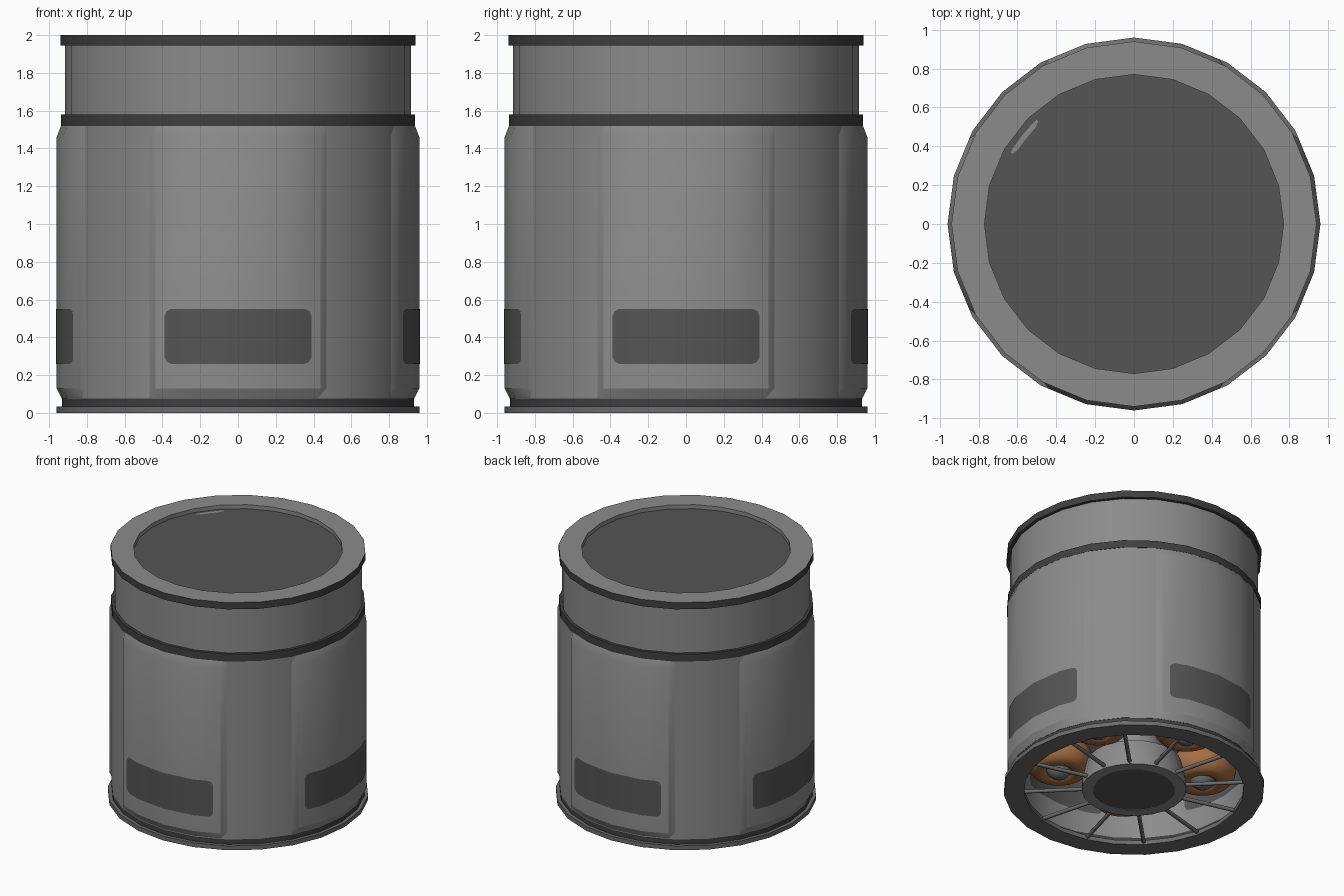
import bpy, bmesh, math
from mathutils import Vector, Matrix

if "Cube" in bpy.data.objects:
    bpy.data.objects.remove(bpy.data.objects["Cube"])

SEG = 24
rad = math.radians


def material(name, rgb):
    m = bpy.data.materials.new(name)
    m.diffuse_color = (*rgb, 1)
    m.use_nodes = True
    m.node_tree.nodes["Principled BSDF"].inputs["Base Color"].default_value = m.diffuse_color
    return m


LIGHT = material("light_grey", (0.26, 0.26, 0.26))
MID = material("mid_grey", (0.15, 0.15, 0.15))
DARK = material("dark_grey", (0.09, 0.09, 0.09))
BLACK = material("charcoal", (0.05, 0.05, 0.05))
COPPER = material("copper", (0.38, 0.16, 0.06))


def finish(name, bm, mats, smooth=25, recalc=True):
    bmesh.ops.remove_doubles(bm, verts=bm.verts, dist=1e-5)
    if recalc:
        bmesh.ops.recalc_face_normals(bm, faces=bm.faces)
    me = bpy.data.meshes.new(name)
    bm.to_mesh(me)
    bm.free()
    for m in mats:
        me.materials.append(m)
    ob = bpy.data.objects.new(name, me)
    bpy.context.collection.objects.link(ob)
    bpy.ops.object.select_all(action='DESELECT')
    ob.select_set(True)
    bpy.context.view_layer.objects.active = ob
    bpy.ops.object.shade_smooth_by_angle(angle=rad(smooth))
    return ob


def lathe(name, profile, mats, slots=None, closed=True):
    """Spin (r, z) points round z; slots gives one material index per segment."""
    bm = bmesh.new()
    n = len(profile)
    rings = []
    for r, z in profile:
        if r == 0:
            rings.append([bm.verts.new((0, 0, z))] * SEG)
        else:
            rings.append([bm.verts.new((r * math.cos(2 * math.pi * i / SEG),
                                        r * math.sin(2 * math.pi * i / SEG), z)) for i in range(SEG)])
    for k in range(n if closed else n - 1):
        a, b = rings[k], rings[(k + 1) % n]
        for i in range(SEG):
            j = (i + 1) % SEG
            vs = list(dict.fromkeys((a[i], a[j], b[j], b[i])))
            if len(vs) > 2:
                bm.faces.new(vs).material_index = slots[k] if slots else 0
    return finish(name, bm, mats)


def ring(name, r0, r1, z0, z1, mats, slots=None):
    # segments: underside, outer side, top, bore
    return lathe(name, [(r0, z0), (r1, z0), (r1, z1), (r0, z1)], mats, slots)


def facet(r, deg):
    """Radius of the 24-sided outline at an angle."""
    d = (deg % 15) - 7.5
    return r * math.cos(rad(7.5)) / math.cos(rad(d))


def sheet(name, columns, centre, mat, flip=False):
    """Curved sheet; each column is (angle, [(r, z), ...])."""
    bm = bmesh.new()
    grid = [[bm.verts.new((r * math.cos(rad(centre + a)), r * math.sin(rad(centre + a)), z))
             for r, z in pts] for a, pts in columns]
    for p, q in zip(grid, grid[1:]):
        for k in range(len(p) - 1):
            vs = [p[k], q[k], q[k + 1], p[k + 1]]
            bm.faces.new(vs[::-1] if flip else vs)
    return finish(name, bm, [mat], recalc=False)


# Main shell, bands and cap
ring("bottom_flange", 0.81, 0.96, 0, 0.035, [MID])
ring("lower_band", 0.86, 0.933, 0.03, 0.085, [BLACK])
ring("body_shell", 0.86, 0.935, 0.075, 1.53, [LIGHT])
ring("upper_band", 0.80, 0.938, 1.52, 1.58, [BLACK])
ring("neck", 0.80, 0.915, 1.57, 1.95, [LIGHT])
ring("cap_ring", 0.77, 0.94, 1.945, 2.0, [LIGHT, BLACK], [1, 1, 0, 0])
lathe("cap_disc", [(0, 1.93), (0.78, 1.93), (0.78, 1.968), (0, 1.968)], [DARK], closed=False)
lathe("inner_ceiling", [(0, 0.60), (0.87, 0.60), (0.87, 0.63), (0, 0.63)], [LIGHT], closed=False)

# Small curved mark on the cap disc
sheet("cap_mark", [(a, [(0.735, 1.972), (0.735 - w, 1.972)]) for a, w in
                   ((-8.5, 0.012), (-6, 0.025), (0, 0.027), (6, 0.025), (8.5, 0.012))],
      141.5, LIGHT)

# Four raised panels with bevelled borders, each with a dark window
LABEL = [(24, 0.035), (23.3, 0.012), (21.8, 0), (15, 0), (7.5, 0), (0, 0)]
label_cols = [(-a, d) for a, d in LABEL] + [(a, d) for a, d in LABEL[-2::-1]]
for side, centre in (("front", 270), ("right", 0), ("back", 90), ("left", 180)):
    cols = []
    for a in (-30, -27.3, -15, 0, 15, 27.3, 30):
        edge = abs(a) == 30
        lo = facet(0.935, a)
        hi = lo if edge else facet(0.96, a)
        cols.append((a, [(lo, 0.08), (hi, 0.13), (hi, 1.46), (lo, 1.525)]))
    sheet(side + "_panel", cols, centre, LIGHT)
    for part, r, off, flip in (("_window", 0.96, 0.003, False), ("_window_inside", 0.86, -0.004, True)):
        sheet(side + part, [(a, [(facet(r, a) + off, 0.26 + d), (facet(r, a) + off, 0.55 - d)])
                            for a, d in label_cols], centre, DARK, flip)

# Central hub seen from below
lathe("hub", [(0.30, 0.02), (0.30, 0), (0.385, 0), (0.385, 0.06), (0.35, 0.22),
              (0.22, 0.24), (0.22, 0.61), (0.0, 0.61), (0.0, 0.02)], [LIGHT], closed=False)
lathe("hub_disc", [(0, 0.004), (0.302, 0.004), (0.302, 0.03), (0, 0.03)], [DARK], closed=False)

# Twelve thin spokes from hub to flange
bm = bmesh.new()
for k in range(12):
    m = (Matrix.Rotation(rad(15 + 30 * k), 4, 'Z') @ Matrix.Translation((0.60, 0, 0.025))
         @ Matrix.Rotation(rad(90), 4, 'Y'))
    bmesh.ops.create_cone(bm, cap_ends=True, segments=8, radius1=0.015, radius2=0.015,
                          depth=0.48, matrix=m)
finish("spokes", bm, [MID], 50)

# Five copper coils on rounded cores
coils, cores = bmesh.new(), bmesh.new()
for k in range(5):
    ang = rad(22 + 72 * k)
    c = Vector((0.56 * math.cos(ang), 0.56 * math.sin(ang), 0.31))
    N, M = 24, 12
    g = [[coils.verts.new(c + Vector(((0.15 + 0.10 * math.cos(v)) * math.cos(u),
                                      (0.15 + 0.10 * math.cos(v)) * math.sin(u),
                                      0.12 * math.sin(v))))
          for v in (2 * math.pi * j / M for j in range(M))]
         for u in (2 * math.pi * i / N for i in range(N))]
    for i in range(N):
        for j in range(M):
            i2, j2 = (i + 1) % N, (j + 1) % M
            coils.faces.new((g[i][j], g[i2][j], g[i2][j2], g[i][j2]))
    bmesh.ops.create_uvsphere(cores, u_segments=16, v_segments=10, radius=0.10,
                              matrix=Matrix.Translation(c - Vector((0, 0, 0.06))))
    bmesh.ops.create_cone(cores, cap_ends=True, segments=16, radius1=0.1, radius2=0.1, depth=0.35,
                          matrix=Matrix.Translation(c + Vector((0, 0, 0.12))))
finish("coils", coils, [COPPER], 40)
finish("coil_cores", cores, [MID], 40)
